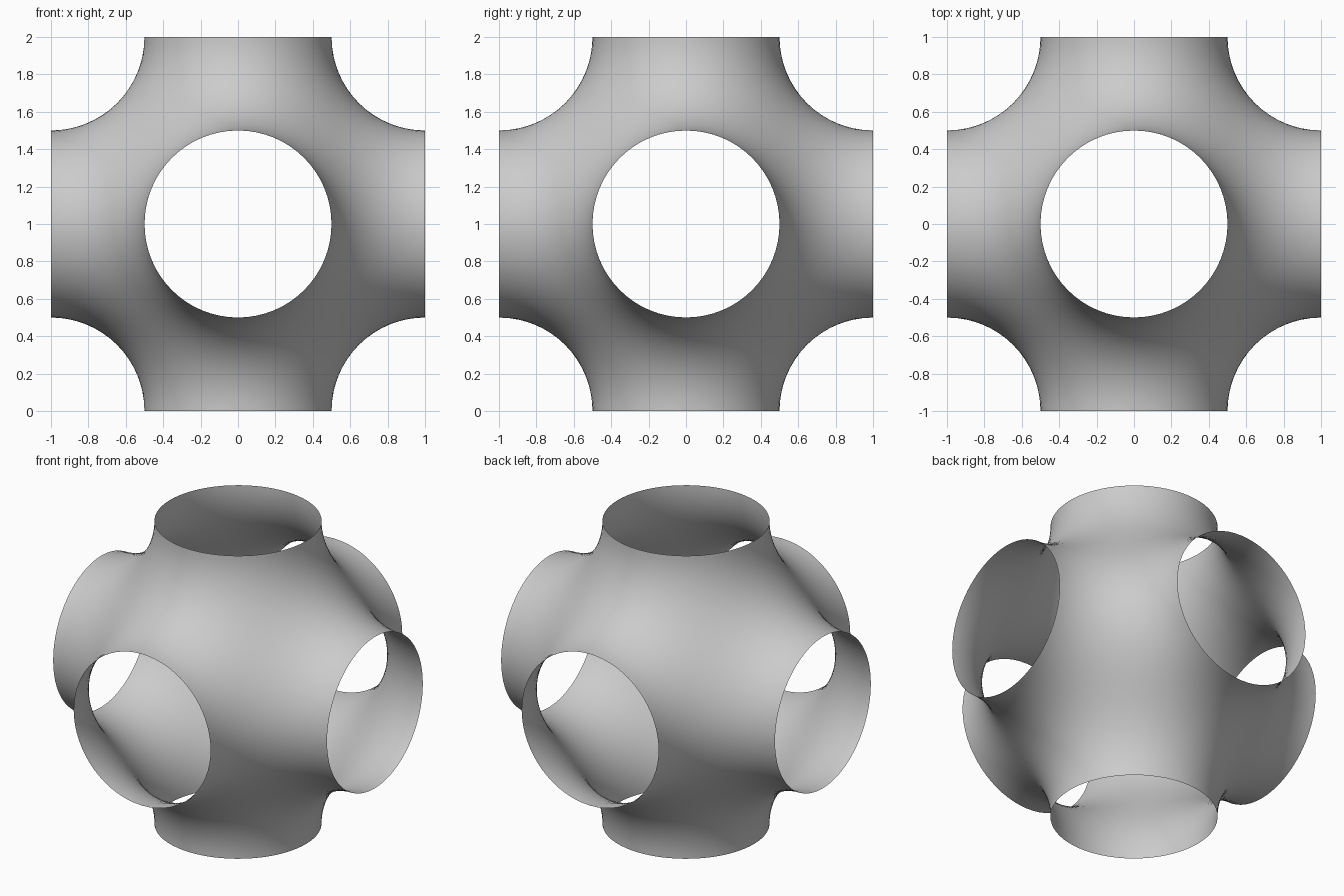
import bpy
import bmesh
from math import sin, cos, pi
from mathutils import Vector

cube = bpy.data.objects.get("Cube")
if cube:
    bpy.data.objects.remove(cube, do_unlink=True)

ARC_STEPS = 16     # segments along each quarter rim
RINGS = 18         # rings from the patch centre to its edge
ROUNDING = -0.568  # product term that makes the openings circular


def settle(p):
    """Slide a point along the gradient onto the periodic minimal surface."""
    p = p.copy()
    for _ in range(15):
        cx, cy, cz = (cos(pi * v) for v in p)
        value = cx + cy + cz + ROUNDING * cx * cy * cz
        grad = -pi * Vector((sin(pi * p.x) * (1 + ROUNDING * cy * cz),
                             sin(pi * p.y) * (1 + ROUNDING * cx * cz),
                             sin(pi * p.z) * (1 + ROUNDING * cx * cy)))
        p -= grad * (value / grad.length_squared)
    return p


# Edge of one octant: six quarter circles around successive cube corners
corners = [Vector(c) for c in ((0, 0, 1), (0, 1, 1), (0, 1, 0),
                               (1, 1, 0), (1, 0, 0), (1, 0, 1))]
edge = []
for i, c in enumerate(corners):
    start = (corners[i - 1] - c) / 2
    end = (corners[(i + 1) % 6] - c) / 2
    for s in range(ARC_STEPS):
        t = s / ARC_STEPS * pi / 2
        edge.append(c + start * cos(t) + end * sin(t))

# Octant patch: rings growing from the middle out to the edge
bm = bmesh.new()
middle = Vector((0.5, 0.5, 0.5))
hub = bm.verts.new(middle)
rings = [[bm.verts.new(settle(middle.lerp(p, r / RINGS))) for p in edge]
         for r in range(1, RINGS + 1)]
n = len(edge)
for k in range(n):
    j = (k + 1) % n
    bm.faces.new((hub, rings[0][k], rings[0][j]))
    for inner, outer in zip(rings, rings[1:]):
        bm.faces.new((inner[k], outer[k], outer[j], inner[j]))
for f in bm.faces:
    f.smooth = True
mesh = bpy.data.meshes.new("six_opening_shell")
bm.to_mesh(mesh)
bm.free()

# Plain grey surface
grey = bpy.data.materials.new("light_grey")
grey.use_nodes = True
colour = (0.6, 0.6, 0.6, 1)
grey.diffuse_color = colour
grey.node_tree.nodes["Principled BSDF"].inputs["Base Color"].default_value = colour
mesh.materials.append(grey)

# Whole shell: the octant mirrored across all three axes
shell = bpy.data.objects.new("six_opening_shell", mesh)
bpy.context.collection.objects.link(shell)
shell.location.z = 1
mirror = shell.modifiers.new("mirror", 'MIRROR')
mirror.use_axis = (True, True, True)
mirror.use_mirror_merge = True
mirror.merge_threshold = 0.0005
